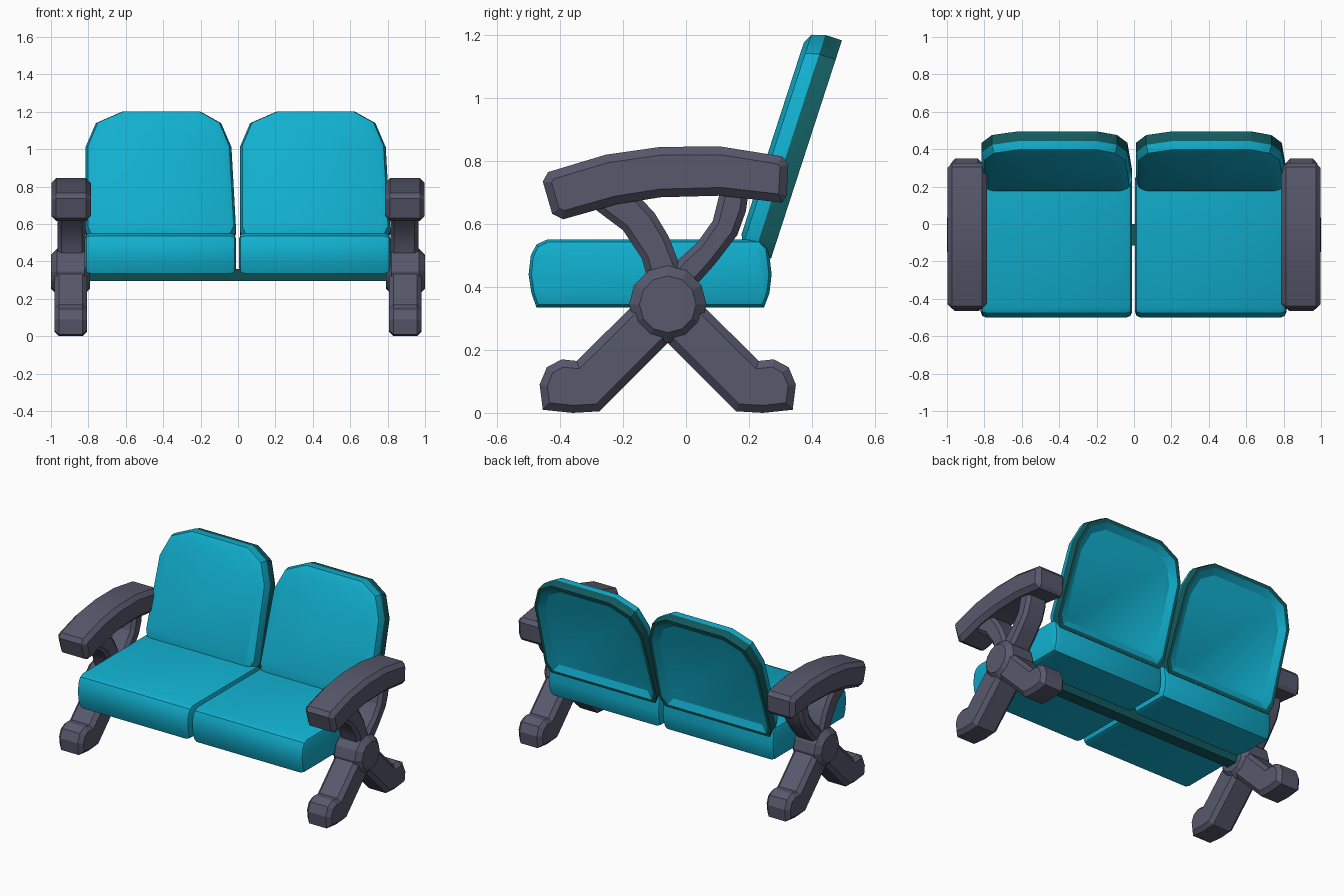
import bpy, bmesh, math

if "Cube" in bpy.data.objects:
    bpy.data.objects.remove(bpy.data.objects["Cube"])


def material(name, rgb):
    m = bpy.data.materials.new(name)
    m.diffuse_color = (*rgb, 1)
    m.use_nodes = True
    m.node_tree.nodes["Principled BSDF"].inputs["Base Color"].default_value = m.diffuse_color
    return m


TEAL = material("teal fabric", (0.0056, 0.43, 0.62))
DARK = material("dark teal shell", (0.006, 0.105, 0.115))
GREY = material("slate grey", (0.095, 0.099, 0.15))


def finish(name, bm, mats, angle):
    bmesh.ops.recalc_face_normals(bm, faces=bm.faces[:])
    me = bpy.data.meshes.new(name)
    bm.to_mesh(me)
    bm.free()
    for m in mats:
        me.materials.append(m)
    ob = bpy.data.objects.new(name, me)
    bpy.context.collection.objects.link(ob)
    bpy.context.view_layer.objects.active = ob
    ob.select_set(True)
    bpy.ops.object.shade_smooth_by_angle(angle=math.radians(angle))
    ob.select_set(False)
    return ob


def prism(name, profile, x0, x1, chamfer, mat, segments=1, angle=20):
    """Extrude a (y, z) profile along x and chamfer both cap outlines."""
    bm = bmesh.new()
    a = [bm.verts.new((x0, y, z)) for y, z in profile]
    b = [bm.verts.new((x1, y, z)) for y, z in profile]
    caps = [bm.faces.new(a), bm.faces.new(b)]
    n = len(profile)
    for i in range(n):
        j = (i + 1) % n
        bm.faces.new((a[i], a[j], b[j], b[i]))
    bmesh.ops.recalc_face_normals(bm, faces=bm.faces[:])
    if chamfer:
        edges = [e for f in caps for e in f.edges]
        bmesh.ops.bevel(bm, geom=edges, offset=chamfer, offset_type='OFFSET',
                        segments=segments, profile=0.5, affect='EDGES')
    return finish(name, bm, [mat], angle)


# Side profiles (y, z)
HUB = (-0.058, 0.345)
seat_profile = [(-0.475, 0.335), (-0.491, 0.38), (-0.5, 0.44), (-0.493, 0.5),
                (-0.475, 0.535), (-0.44, 0.551), (0.235, 0.551), (0.262, 0.525),
                (0.272, 0.44), (0.265, 0.38), (0.248, 0.335)]
arm_profile = [(-0.455, 0.735), (-0.438, 0.765), (-0.255, 0.82), (-0.08, 0.845),
               (0.11, 0.846), (0.305, 0.815), (0.325, 0.79), (0.32, 0.69),
               (0.305, 0.668), (0.11, 0.69), (-0.08, 0.685), (-0.22, 0.663),
               (-0.39, 0.615), (-0.425, 0.632)]
front_strut_profile = [(-0.32, 0.67), (-0.2, 0.58), (-0.14, 0.49), (-0.11, 0.38),
                       (0.0, 0.38), (-0.02, 0.47), (-0.055, 0.56), (-0.1, 0.635),
                       (-0.17, 0.71)]
back_strut_profile = [(0.2, 0.71), (0.19, 0.64), (0.163, 0.565), (0.09, 0.47),
                      (0.0, 0.37), (-0.08, 0.42), (-0.02, 0.49), (0.035, 0.54),
                      (0.085, 0.61), (0.11, 0.71)]
leg_profile = [(-0.455, 0.01), (-0.465, 0.09), (-0.442, 0.145), (-0.395, 0.17),
               (-0.347, 0.165), (-0.14, 0.37), (-0.04, 0.30), (-0.03, 0.25),
               (-0.275, 0.005), (-0.36, 0.0)]
back_leg_profile = [(2 * HUB[0] - y, z) for y, z in leg_profile]
hub_profile = [(HUB[0] + 0.123 * math.cos(2 * math.pi * i / 12),
                HUB[1] + 0.123 * math.sin(2 * math.pi * i / 12)) for i in range(12)]

# Side frames
for side, s in (("left", -1), ("right", 1)):
    for name, prof, x0, x1, ch in (
            ("armrest", arm_profile, 0.787, 0.998, 0.026),
            ("front_strut", front_strut_profile, 0.815, 0.965, 0.02),
            ("back_strut", back_strut_profile, 0.817, 0.963, 0.02),
            ("front_leg", leg_profile, 0.807, 0.982, 0.024),
            ("back_leg", back_leg_profile, 0.809, 0.980, 0.024),
            ("hub", hub_profile, 0.79, 1.0, 0.032)):
        prism(f"{side}_{name}", prof, s * x0, s * x1, ch, GREY)

# Support bar under the seats
prism("support_bar", [(-0.115, 0.36), (-0.095, 0.295), (-0.02, 0.295), (0.0, 0.36)],
      -0.81, 0.81, 0, DARK)

# Backrest outline (x, distance up the slope), and its layers (depth, inset)
outline = [(-0.79, 0), (-0.04, 0), (-0.01, 0.06), (-0.035, 0.53), (-0.09, 0.665),
           (-0.2, 0.729), (-0.62, 0.729), (-0.76, 0.665), (-0.815, 0.53), (-0.815, 0.06)]
layers = [(0.025, 0.06), (0.0, 0.022), (0.0, 0.0), (0.055, 0.0), (0.098, 0.013), (0.113, 0.045)]
TILT = math.radians(18)


def backrest(name, dx):
    bm = bmesh.new()
    cx, cv, hw, hv = -0.4125, 0.3645, 0.4025, 0.3645
    rings = []
    for d, inset in layers:
        ring = []
        for x, v in outline:
            x = cx + (x - cx) * (1 - inset / hw)
            v = cv + (v - cv) * (1 - inset / hv)
            ring.append(bm.verts.new((x + dx,
                                      0.27 + v * math.sin(TILT) - d * math.cos(TILT),
                                      0.49 + v * math.cos(TILT) + d * math.sin(TILT))))
        rings.append(ring)
    bm.faces.new(rings[0])
    bm.faces.new(rings[-1])
    n = len(outline)
    for k in range(len(rings) - 1):
        for i in range(n):
            j = (i + 1) % n
            f = bm.faces.new((rings[k][i], rings[k][j], rings[k + 1][j], rings[k + 1][i]))
            f.material_index = 1 if k in (1, 2) else 0  # rear rim is the dark shell
    finish(name, bm, [TEAL, DARK], 30)


# Two identical seats side by side
for side, dx in (("left", 0.0), ("right", 0.825)):
    prism(f"{side}_seat", seat_profile, -0.82 + dx, -0.01 + dx, 0.03, TEAL, 2, 32)
    backrest(f"{side}_backrest", dx)
